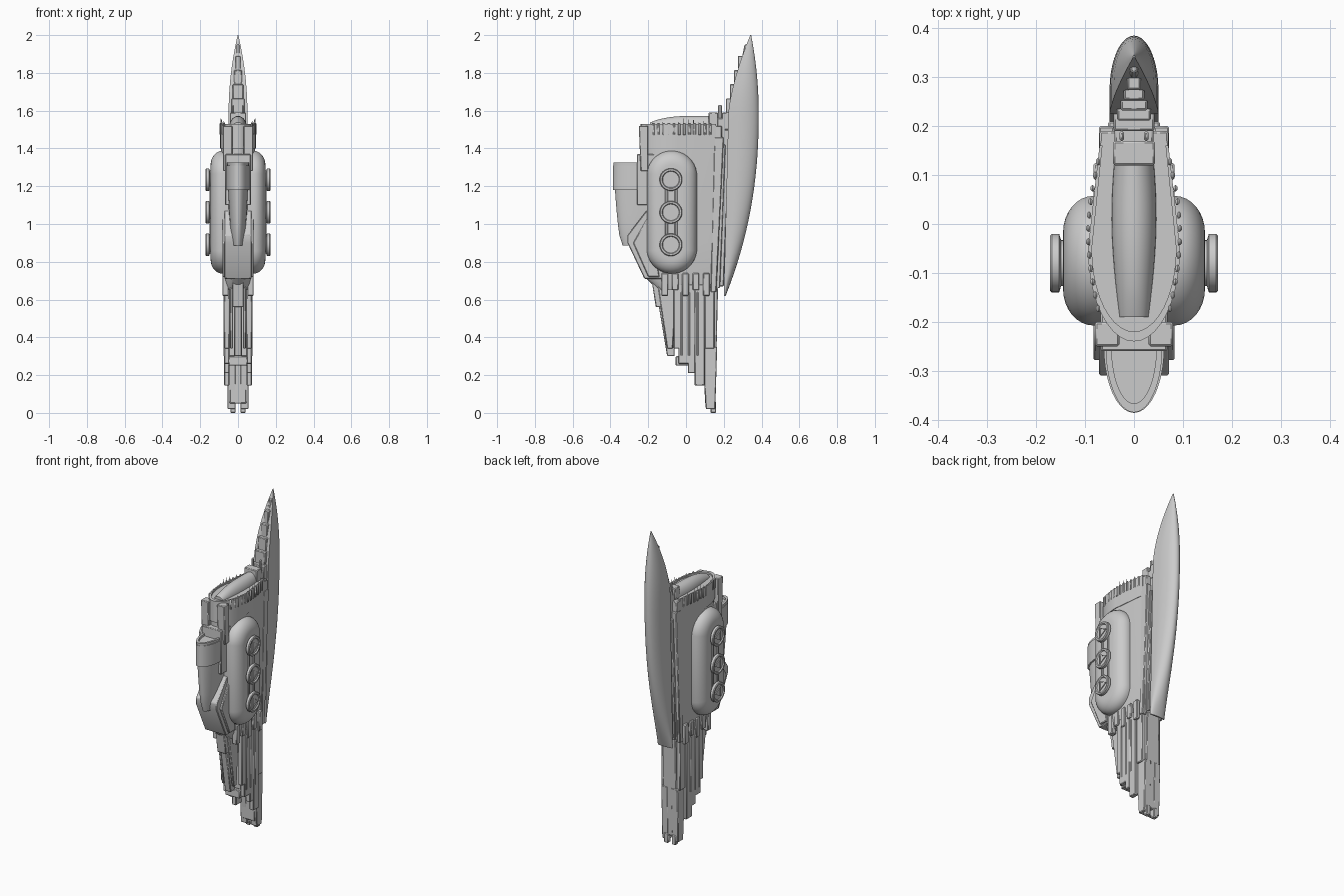
import bpy, bmesh, random
from math import sin, cos, pi, radians, sqrt

random.seed(4)
if "Cube" in bpy.data.objects:
    bpy.data.objects.remove(bpy.data.objects["Cube"])

grey = bpy.data.materials.new("hull grey")
grey.use_nodes = True
grey.diffuse_color = (.6, .6, .6, 1)
grey.node_tree.nodes["Principled BSDF"].inputs["Base Color"].default_value = grey.diffuse_color


def loft(name, rings, mirror=False, bevel=False):
    """Skin a list of closed rings, cap both ends and shade by angle."""
    bm = bmesh.new()
    rows = [[bm.verts.new(point) for point in ring] for ring in rings]
    for lower, upper in zip(rows, rows[1:]):
        for i in range(len(lower)):
            bm.faces.new((lower[i - 1], lower[i], upper[i], upper[i - 1]))
    bm.faces.new(rows[0])
    bm.faces.new(rows[-1])
    bmesh.ops.recalc_face_normals(bm, faces=bm.faces)
    mesh = bpy.data.meshes.new(name)
    bm.to_mesh(mesh)
    bm.free()
    mesh.materials.append(grey)
    part = bpy.data.objects.new(name, mesh)
    bpy.context.collection.objects.link(part)
    if mirror:
        part.modifiers.new("mirror", 'MIRROR')
    if bevel:
        part.modifiers.new("bevel", 'BEVEL').width = .004
    bpy.ops.object.select_all(action='DESELECT')
    part.select_set(True)
    bpy.context.view_layer.objects.active = part
    bpy.ops.object.shade_smooth_by_angle(angle=radians(32))


def slab(name, x, profile):
    """Extrude (y, z) points across x: a half width, or a range made on both sides."""
    paired = isinstance(x, tuple)
    sides = x if paired else (-x, x)
    loft(name, [[(side, y, z) for y, z in profile] for side in sides], paired, True)


def spar(name, x, bottom, top):
    """Four-sided slab between two level edges, each given as front, back, height."""
    (front, back, low), (top_front, top_back, high) = bottom, top
    slab(name, x, [(front, low), (back, low), (top_back, high), (top_front, high)])


def box(name, x, y, z):
    spar(name, x, (*y, z[0]), (*y, z[1]))


def outline(z, nose, wide, tail, width, tail_width):
    """Plan outline: elliptical nose up to the widest point, then a straight tail."""
    angles = [pi / 2 * i / 10 for i in range(11)]
    half = [(width * sin(a), wide + (nose - wide) * cos(a)) for a in angles]
    half.append((tail_width, tail))
    return [(x, y, z) for x, y in half] + [(-x, y, z) for x, y in reversed(half[1:])]


# Central hull, with a raised edge round the deck
sections = ((.65, -.15, .07), (.72, -.22, .08), (.9, -.23, .09), (1.52, -.23, .09))
loft("central_hull", [outline(z, nose, -.05, .17, width, width * .75)
                      for z, nose, width in sections])
loft("deck_edge", [outline(z, nose, -.05, .16, width, width * .75)
                   for z, nose, width in ((1.4, -.24, .094), (1.53, -.24, .094),
                                          (1.53, -.22, .086), (1.51, -.22, .086))])

# Long rounded canopy lying on the deck
canopy = []
for step in range(11):
    t = step / 10
    width = .03 + .016 * sin(pi * t * .8)
    height = .057 * sqrt(sin(pi / 2 * min(1, .1 + t * 1.5)))
    arc = [pi * i / 14 for i in range(15)]
    canopy.append([(width * cos(a), t * .33 - .19, 1.515 + height * sin(a)) for a in arc])
loft("deck_canopy", canopy)

# Bridge behind the canopy
box("bridge_block", .043, y=(.12, .17), z=(1.5, 1.59))
box("bridge_back", .04, y=(.16, .21), z=(1.45, 1.56))
box("bridge_shoulder", (.03, .07), y=(.13, .19), z=(1.44, 1.52))
box("bridge_mast", (.02, .03), y=(.17, .19), z=(1.5, 1.63))

# Tail fin: the back curves out, then sweeps in to a point
fin = []
for step in range(25):
    t = step / 24
    rise = max(0, 1 - t / .7)
    sweep = max(0, t - .7) / .3
    back = .385 - .175 * rise ** 2.2 - .04 * sweep ** 2
    front = .2 + .035 * t + .105 * sweep ** 1.5
    width = .05 - .048 * sweep ** 2
    middle = front + (back - front) * .3
    fin.append(outline(.62 + 1.38 * t, back, middle, front, width, width))
loft("tail_fin", fin)

# Stepped structure inside the fin
for step in range(5):
    front, low = .19 + step * .021, 1.5 + step * .075
    box("fin_step", .042 - step * .007, y=(front, front + .07), z=(low, low + .09))
spar("fin_crest", .008, bottom=(.28, .34, 1.8), top=(.31, .34, 1.95))
spar("fin_core", .04, bottom=(.15, .2, .67), top=(.15, .23, 1.5))

# Slanted ribs between hull and fin
spar("side_rib", (.04, .072), bottom=(.13, .16, .64), top=(.15, .2, 1.46))
spar("side_rail", (.03, .053), bottom=(.16, .18, .66), top=(.19, .21, 1.42))


# Engine pods: upright stadiums with a rounded shoulder
def stadium(x, radius):
    ring = []
    for i in range(32):
        a = 2 * pi * (i + .5) / 32
        centre = 1.255 if sin(a) > 0 else .87
        ring.append((x, radius * cos(a) - .075, centre + radius * sin(a)))
    return ring


shoulder = [pi / 2 * i / 8 for i in range(9)]
pod = [stadium(.083 + .062 * sin(a), .058 + .075 * cos(a)) for a in shoulder]
loft("engine_pod", [stadium(.04, .133)] + pod, mirror=True)
for front in (-.11, -.06):
    box("pod_rail", (.13, .151), y=(front, front + .016), z=(.87, 1.25))


# Round caps with a triangular mark
def circle(x, radius, height, sides):
    angles = [2 * pi * i / sides for i in range(sides)]
    return [(x, radius * cos(a) - .08, height + radius * sin(a)) for a in angles]


for height in (.89, 1.062, 1.235):
    cap = ((.12, .047), (.149, .047), (.153, .06), (.168, .06),
           (.172, .056), (.172, .047), (.166, .043))
    loft("pod_cap", [circle(x, radius, height, 32) for x, radius in cap], mirror=True)
    mark = ((.16, .038), (.171, .038), (.171, .029), (.167, .029))
    loft("cap_triangle", [circle(x, radius, height, 3) for x, radius in mark], mirror=True)

# Front prow: rounded scoop that narrows downwards, with a rim and a sunken top
prow = []
for step in range(9):
    t = step / 8
    prow.append(outline(.885 + .44 * t, -.335 - .05 * sqrt(t), -.25, -.2,
                        .03 + .028 * t ** .6, .03 + .032 * t ** .6))
for z in (1.325, 1.3):
    prow.append(outline(z, -.367, -.25, -.21, .046, .05))
loft("front_prow", prow)
loft("prow_band", [outline(z, -.386, -.25, -.22, .062, .064) for z in (1.18, 1.31)])
box("prow_neck", .068, y=(-.26, -.15), z=(1.1, 1.37))
spar("neck_cheek", (.03, .08), bottom=(-.24, -.2, 1.28), top=(-.25, -.2, 1.52))

# Faceted keel under the prow
slab("keel_armour", .072, [(-.22, .71), (-.31, .9), (-.31, .94),
                           (-.21, 1.07), (-.12, 1.07), (-.12, .71)])
slab("keel_cheek", (.06, .083), [(-.2, .72), (-.28, .9), (-.2, 1.04), (-.14, .72)])
spar("keel_ridge", .025, bottom=(-.3, -.22, .88), top=(-.35, -.22, 1.1))

# Clamps along the lower hull
for index in range(5):
    front = index * .055 - .13
    box("lower_clamp", (.05, .083), y=(front, front + .035), z=(.62 + index % 2 * .03, .74))

# Front strut: a central blade between two side blades
spar("front_strut_root", .03, bottom=(-.16, -.06, .56), top=(-.185, -.06, .72))
spar("front_strut", .02, bottom=(-.1, -.06, .3), top=(-.15, -.06, .6))
spar("front_strut_side", (.026, .042), bottom=(-.1, -.07, .34), top=(-.15, -.05, .68))

# Middle strut: stepped side walls around a recessed core
walls = ((-.065, -.03, .34), (-.04, .02, .26), (.01, .05, .21), (.045, .1, .145))
for front, back, low in walls:
    box("middle_wall", (.045, .074), y=(front, back), z=(low, .68))
box("middle_core", .05, y=(-.04, .1), z=(.3, .68))
box("middle_crosspiece", .05, y=(-.055, .03), z=(.25, .3))
for front in (-.03, .01, .055):
    box("middle_rib", (.07, .078), y=(front, front + .012), z=(.3, .64))

# Rear strut with a split lower sleeve and small feet
spar("rear_strut", .045, bottom=(.1, .155, .05), top=(.09, .17, .68))
spar("rear_sleeve", (.012, .056), bottom=(.105, .155, .02), top=(.085, .165, .35))
box("rear_foot", (.012, .04), y=(.13, .16), z=(0, .06))
box("rear_rail", (.04, .066), y=(.1, .15), z=(.34, .66))

# Fine masts and blocks along the deck edge
for index in range(12):
    t = index / 11
    x, front = .07 + .02 * sin(pi * t), t * .3 - .18
    box("deck_mast", (x, x + .003), y=(front, front + .003),
        z=(1.5, 1.53 + random.random() * .03))
    box("deck_block", (x, x + .008), y=(front, front + .015), z=(1.47, 1.535))
